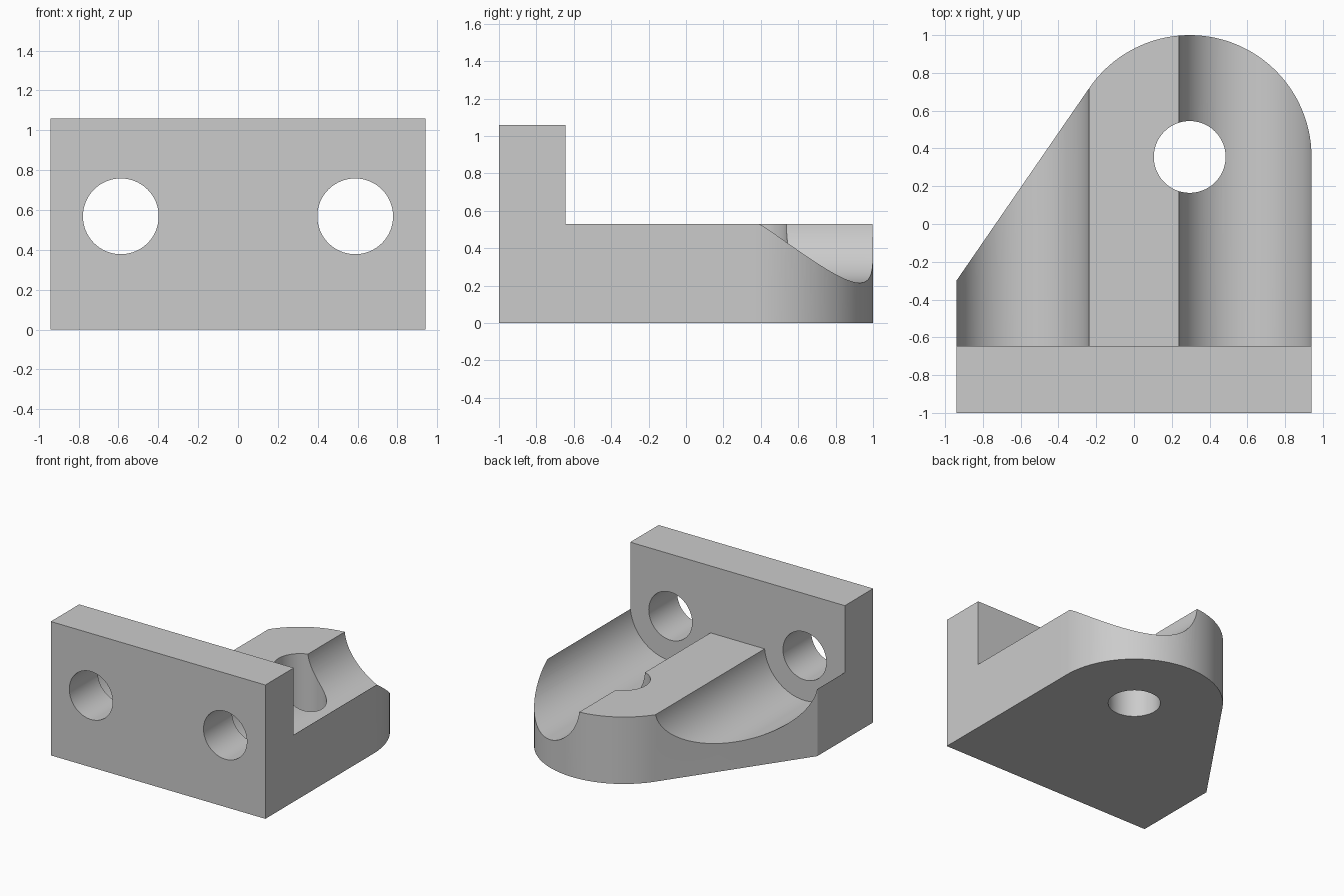
import bpy
import bmesh
from math import atan2, acos, cos, sin, hypot, radians
from mathutils import Matrix, Vector

cube = bpy.data.objects.get("Cube")
if cube:
    bpy.data.objects.remove(cube, do_unlink=True)

HALF_W, PLATE_H, BASE_H = 0.94, 1.06, 0.53
FRONT, PLATE_BACK, SIDE_END = -1.0, -0.645, -0.30
ROUND_R = 0.645
ROUND_X, ROUND_Y = HALF_W - ROUND_R, 1 - ROUND_R
HOLE_R, HOLE_X, HOLE_Z, CHANNEL_R = 0.19, 0.588, 0.568, 0.353

grey = bpy.data.materials.new("plain grey")
grey.use_nodes = True
colour = (0.6, 0.6, 0.6, 1)
grey.diffuse_color = colour
grey.node_tree.nodes["Principled BSDF"].inputs["Base Color"].default_value = colour


def add_object(name, bm):
    bmesh.ops.recalc_face_normals(bm, faces=bm.faces)
    mesh = bpy.data.meshes.new(name)
    bm.to_mesh(mesh)
    bm.free()
    mesh.materials.append(grey)
    obj = bpy.data.objects.new(name, mesh)
    bpy.context.collection.objects.link(obj)
    return obj


def prism(name, outline, height):
    bm = bmesh.new()
    face = bm.faces.new([bm.verts.new((x, y, 0)) for x, y in outline])
    top = bmesh.ops.extrude_face_region(bm, geom=[face])["geom"]
    verts = [v for v in top if isinstance(v, bmesh.types.BMVert)]
    bmesh.ops.translate(bm, verts=verts, vec=(0, 0, height))
    return add_object(name, bm)


def box(name, low, high):
    bm = bmesh.new()
    low, high = Vector(low), Vector(high)
    size = Matrix.Diagonal((*(high - low), 1))
    bmesh.ops.create_cube(bm, size=1, matrix=Matrix.Translation((low + high) / 2) @ size)
    return add_object(name, bm)


def cylinder(name, start, end, radius, segments=96):
    bm = bmesh.new()
    start, end = Vector(start), Vector(end)
    axis = end - start
    turn = axis.to_track_quat("Z", "Y").to_matrix().to_4x4()
    bmesh.ops.create_cone(bm, cap_ends=True, segments=segments, radius1=radius, radius2=radius,
                          depth=axis.length, matrix=Matrix.Translation((start + end) / 2) @ turn)
    return add_object(name, bm)


# Footprint: straight front, rounded back, slanted edge tangent to the rounding
dx, dy = -HALF_W - ROUND_X, SIDE_END - ROUND_Y
tangent = atan2(dy, dx) % radians(360) - acos(ROUND_R / hypot(dx, dy))
STEPS = 56
arc = [(ROUND_X + ROUND_R * cos(tangent * i / STEPS),
        ROUND_Y + ROUND_R * sin(tangent * i / STEPS)) for i in range(STEPS + 1)]
outline = [(-HALF_W, FRONT), (HALF_W, FRONT), *arc, (-HALF_W, SIDE_END)]
bracket = prism("bracket_body", outline, PLATE_H)

# Step behind the upright plate, and the hole through the base
cutters = [
    box("step_cutter", (-2, PLATE_BACK, BASE_H), (2, 2, 2)),
    cylinder("base_hole_cutter", (ROUND_X, ROUND_Y, -1), (ROUND_X, ROUND_Y, 2), HOLE_R),
]
# Round channels in the base with matching plate holes
for side, x in (("right", -HOLE_X), ("left", HOLE_X)):
    cutters.append(cylinder(side + "_channel_cutter", (x, PLATE_BACK, HOLE_Z),
                            (x, 2, HOLE_Z), CHANNEL_R, 128))
    cutters.append(cylinder(side + "_plate_hole_cutter", (x, -2, HOLE_Z), (x, 0, HOLE_Z), HOLE_R))

bpy.ops.object.select_all(action="DESELECT")
bpy.context.view_layer.objects.active = bracket
bracket.select_set(True)
for cutter in cutters:
    cutter.hide_render = True
    cut = bracket.modifiers.new(cutter.name, "BOOLEAN")
    cut.operation = "DIFFERENCE"
    cut.solver = "EXACT"
    cut.object = cutter
    bpy.ops.object.modifier_apply(modifier=cut.name)
for cutter in cutters:
    bpy.data.objects.remove(cutter, do_unlink=True)

bpy.ops.object.shade_smooth_by_angle(angle=radians(25))
